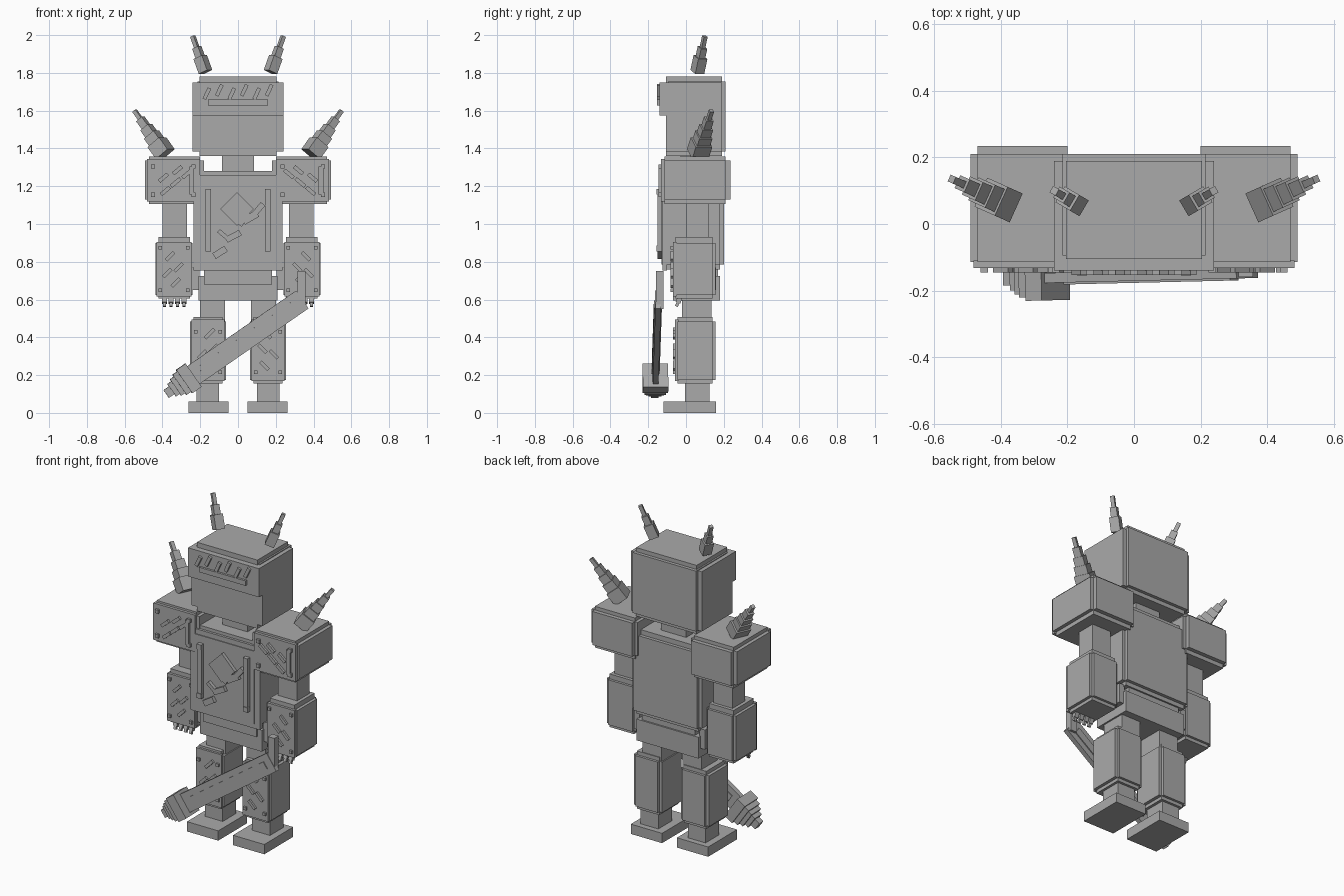
import bpy, bmesh, math
from mathutils import Matrix, Vector

cube = bpy.data.objects.get("Cube")
if cube:
    bpy.data.objects.remove(cube, do_unlink=True)

# One plain grey for the whole figure
grey = bpy.data.materials.new("grey")
grey.use_nodes = True
grey.diffuse_color = (0.4, 0.4, 0.4, 1)
grey.node_tree.nodes["Principled BSDF"].inputs["Base Color"].default_value = (0.4, 0.4, 0.4, 1)


def finish(name, bm, side=1):
    """Turn a bmesh into an object; side -1 mirrors it across x."""
    if side < 0:
        bmesh.ops.scale(bm, vec=(-1, 1, 1), verts=bm.verts)
        bmesh.ops.reverse_faces(bm, faces=bm.faces)
    me = bpy.data.meshes.new(name)
    bm.to_mesh(me)
    bm.free()
    me.materials.append(grey)
    ob = bpy.data.objects.new(name, me)
    bpy.context.collection.objects.link(ob)
    return ob


def add_box(bm, centre, size, rot=Matrix()):
    m = Matrix.Translation(centre) @ rot @ Matrix.Diagonal((*size, 1))
    bmesh.ops.create_cube(bm, size=1, matrix=m)


def boxes(name, bounds, side=1):
    """Part made of axis-aligned boxes (x0, x1, y0, y1, z0, z1)."""
    bm = bmesh.new()
    for x0, x1, y0, y1, z0, z1 in bounds:
        add_box(bm, ((x0 + x1) / 2, (y0 + y1) / 2, (z0 + z1) / 2),
                (x1 - x0, y1 - y0, z1 - z0))
    return finish(name, bm, side)


def plates(name, y, depth, items, side=1):
    """Thin tilted plates on a front face: (x, z, width, height, degrees)."""
    bm = bmesh.new()
    for x, z, w, h, a in items:
        add_box(bm, (x, y, z), (w, depth, h), Matrix.Rotation(math.radians(-a), 4, 'Y'))
    return finish(name, bm, side)


def stack(name, start, end, steps, side=1):
    """Stepped blocks along an axis: (from, to, depth, width)."""
    start, d = Vector(start), (Vector(end) - Vector(start)).normalized()
    rot = d.to_track_quat('X', 'Z').to_matrix().to_4x4()
    bm = bmesh.new()
    for a, b, depth, width in steps:
        add_box(bm, start + d * (a + b) / 2, (b - a, depth, width), rot)
    return finish(name, bm, side)


def corner_studs(x0, x1, z0, z1, s=0.018):
    return [(x, z, s, s, 0) for x in (x0, x1) for z in (z0, z1)]


# Head with stepped shell, brow block and grille
boxes("head", [(-0.24, 0.24, -0.105, 0.19, 1.385, 1.75),
               (-0.205, 0.205, -0.105, 0.19, 1.36, 1.78),
               (-0.215, 0.215, -0.095, 0.21, 1.385, 1.755)])
boxes("brow", [(-0.24, 0.24, -0.14, -0.09, 1.575, 1.75)])
plates("brow_slats", -0.145, 0.016,
       [(-0.165 + 0.066 * i, 1.69 + 0.018 * (i % 2), 0.02, 0.065, -25) for i in range(6)])
plates("brow_bar", -0.145, 0.016, [(0, 1.643, 0.315, 0.03, 0)])
boxes("neck", [(-0.085, 0.085, -0.03, 0.12, 1.25, 1.38)])

# Torso and pelvis
boxes("torso", [(-0.235, 0.235, -0.11, 0.18, 0.785, 1.25),
                (-0.21, 0.21, -0.11, 0.18, 0.76, 1.28),
                (-0.215, 0.215, -0.10, 0.20, 0.785, 1.25)])
boxes("chest_plate", [(-0.2, 0.2, -0.13, -0.1, 0.785, 1.23)])
boxes("chest_frame", [(-0.235, -0.2, -0.125, -0.1, 0.77, 1.26),
                      (0.2, 0.235, -0.125, -0.1, 0.77, 1.26),
                      (-0.235, 0.235, -0.125, -0.1, 0.755, 0.785),
                      (-0.235, 0.235, -0.125, -0.1, 1.23, 1.26)])
boxes("chest_bars", [(s * 0.157 - 0.014, s * 0.157 + 0.014, -0.15, -0.12, 0.86, 1.18)
                     for s in (-1, 1)])
plates("chest_emblem_plates", -0.138, 0.026,
       [(-0.005, 1.08, 0.125, 0.125, 45), (0.065, 1.035, 0.085, 0.04, 30),
        (0.11, 1.08, 0.03, 0.07, -40), (0.02, 1.015, 0.05, 0.03, 60),
        (-0.025, 0.935, 0.085, 0.032, 28), (-0.095, 0.85, 0.075, 0.035, 32),
        (-0.08, 0.945, 0.06, 0.022, -40)])
plates("chest_studs", -0.14, 0.03, corner_studs(-0.157, 0.157, 0.87, 1.17, 0.03))
boxes("pelvis", [(-0.21, 0.21, -0.07, 0.18, 0.595, 0.725),
                 (-0.18, 0.18, -0.08, 0.17, 0.68, 0.78)])
boxes("hip_tabs", [(s * 0.222 - 0.018, s * 0.222 + 0.018, -0.05, 0.16, 0.65, 0.77)
                   for s in (-1, 1)])

for side, label in ((1, "left"), (-1, "right")):
    # Horns on the head and shoulder spikes
    stack(label + "_horn", (0.172, 0.06, 1.805), (0.24, 0.10, 1.995),
          [(0, 0.085, 0.055, 0.055), (0.085, 0.14, 0.038, 0.038),
           (0.14, 0.205, 0.022, 0.022)], side)
    stack(label + "_shoulder_spike", (0.385, 0.062, 1.37), (0.548, 0.135, 1.6),
          [(0, 0.08, 0.095, 0.085), (0.07, 0.13, 0.075, 0.07),
           (0.12, 0.18, 0.06, 0.055), (0.18, 0.235, 0.042, 0.04),
           (0.235, 0.291, 0.022, 0.022)], side)

    # Shoulder block
    boxes(label + "_shoulder", [(0.18, 0.492, -0.115, 0.21, 1.13, 1.335),
                                (0.2, 0.47, -0.115, 0.235, 1.13, 1.335),
                                (0.2, 0.47, -0.115, 0.21, 1.105, 1.357)], side)
    boxes(label + "_shoulder_plate", [(0.2, 0.482, -0.132, -0.11, 1.12, 1.345)], side)
    sx = 0.44 if side > 0 else 0.245
    plates(label + "_shoulder_trim", -0.137, 0.018,
           corner_studs(0.235, 0.45, 1.155, 1.305, 0.022) + [(sx, 1.23, 0.026, 0.15, 0)] +
           [(0.27, 1.265, 0.065, 0.02, -40), (0.33, 1.22, 0.065, 0.02, -40),
            (0.385, 1.175, 0.06, 0.02, -40), (0.32, 1.285, 0.06, 0.02, -40),
            (0.395, 1.245, 0.06, 0.02, -40)], side)

    # Arm, forearm and fingers
    boxes(label + "_upper_arm", [(0.27, 0.4, 0.0, 0.12, 0.9, 1.12)], side)
    boxes(label + "_forearm", [(0.24, 0.438, -0.055, 0.14, 0.625, 0.9),
                               (0.255, 0.42, -0.055, 0.14, 0.605, 0.93),
                               (0.255, 0.42, -0.05, 0.155, 0.625, 0.9)], side)
    boxes(label + "_forearm_plate", [(0.245, 0.432, -0.07, -0.05, 0.615, 0.905)], side)
    plates(label + "_forearm_trim", -0.074, 0.016,
           corner_studs(0.265, 0.412, 0.65, 0.875) +
           [(0.36, 0.83, 0.06, 0.018, -45), (0.315, 0.77, 0.06, 0.018, -45),
            (0.375, 0.74, 0.06, 0.018, -45), (0.33, 0.69, 0.06, 0.018, -45)], side)
    for i in range(4):
        x = 0.285 + 0.035 * i
        stack(f"{label}_finger_{i + 1}", (x, -0.03, 0.615), (x, -0.05, 0.565),
              [(0, 0.035, 0.026, 0.026), (0.03, 0.055, 0.016, 0.016)], side)

    # Leg and foot
    boxes(label + "_thigh", [(0.07, 0.2, -0.02, 0.135, 0.48, 0.62)], side)
    boxes(label + "_shin", [(0.063, 0.254, -0.045, 0.14, 0.175, 0.485),
                            (0.083, 0.235, -0.045, 0.14, 0.155, 0.508),
                            (0.083, 0.235, -0.04, 0.155, 0.175, 0.485)], side)
    boxes(label + "_shin_plate", [(0.072, 0.245, -0.058, -0.04, 0.17, 0.495)], side)
    plates(label + "_shin_trim", -0.062, 0.016,
           corner_studs(0.093, 0.224, 0.215, 0.43) +
           [(0.15, 0.42, 0.07, 0.018, -45), (0.13, 0.34, 0.06, 0.018, -45),
            (0.19, 0.31, 0.06, 0.018, -45), (0.14, 0.25, 0.06, 0.018, -45)], side)
    boxes(label + "_ankle", [(0.1, 0.22, -0.005, 0.125, 0.04, 0.17)], side)
    boxes(label + "_foot", [(0.05, 0.262, -0.12, 0.16, 0.0, 0.06)], side)

# Sword: stepped pommel, square guard, long blade with a raised ridge, and end post
stack("sword", (-0.38, -0.165, 0.1), (0.34, -0.148, 0.6),
      [(0, 0.04, 0.04, 0.05), (0.035, 0.065, 0.07, 0.08),
       (0.06, 0.09, 0.095, 0.105), (0.085, 0.115, 0.115, 0.13),
       (0.115, 0.175, 0.135, 0.15), (0.17, 0.877, 0.03, 0.115),
       (0.22, 0.83, 0.042, 0.045)])
boxes("sword_post", [(0.315, 0.358, -0.16, -0.118, 0.55, 0.75)])
